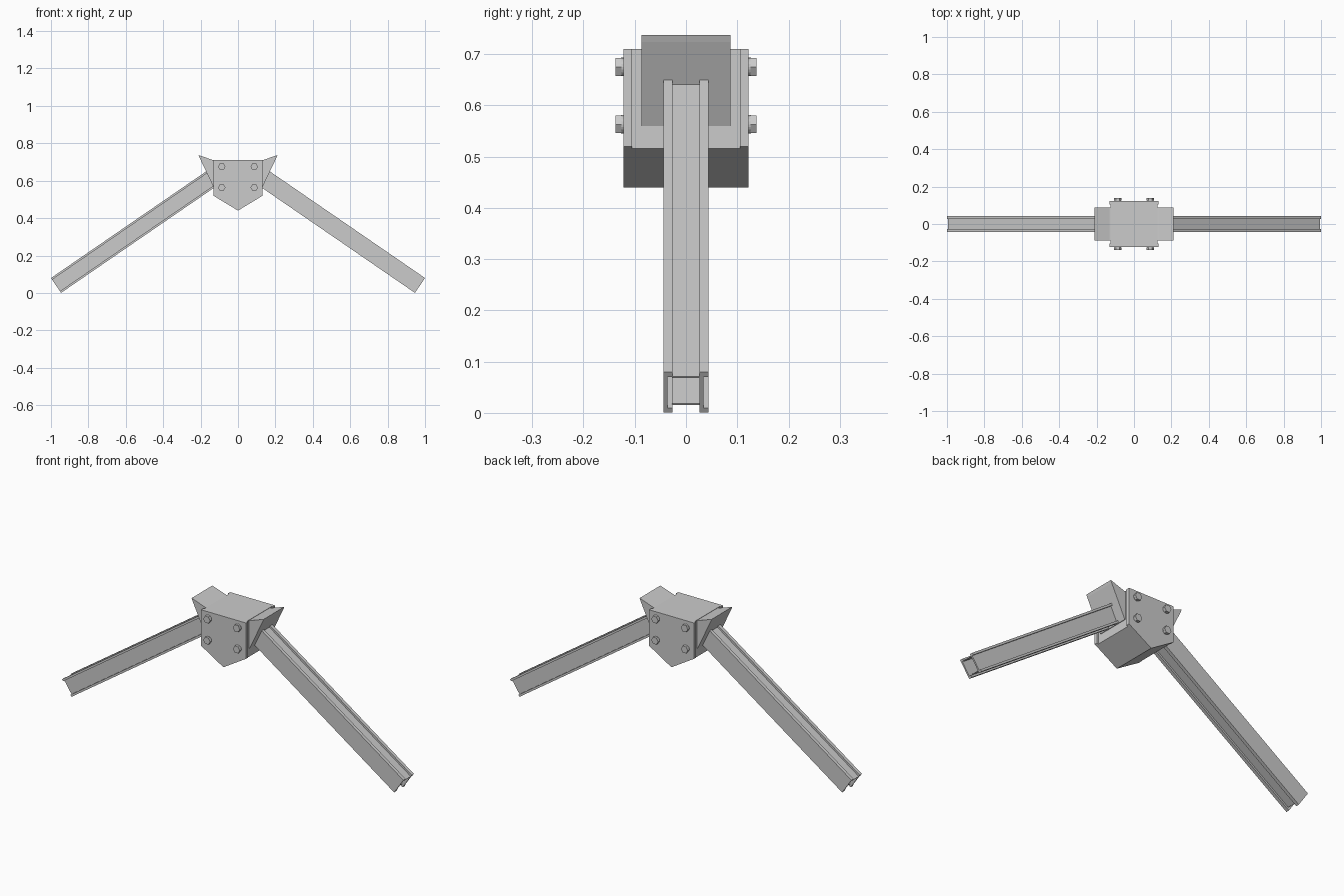
import bpy, bmesh, math
from mathutils import Vector, Matrix

if "Cube" in bpy.data.objects:
    bpy.data.objects.remove(bpy.data.objects["Cube"])

U = Vector((0.824, 0, -0.566)).normalized()   # down along the right beam
N = Vector((-U.z, 0, U.x))                    # upward across the beam
END = Vector((0.973, 0, 0.04))                # centre of the beam's lower end
TURN = Matrix.Rotation(math.pi, 4, 'Z')


def extrude(name, pts, vec, matrix=Matrix()):
    """Solid made by sweeping a flat polygon along vec."""
    bm = bmesh.new()
    face = bm.faces.new([bm.verts.new(p) for p in pts])
    new = bmesh.ops.extrude_face_region(bm, geom=[face])['geom']
    bmesh.ops.translate(bm, vec=vec, verts=[v for v in new if isinstance(v, bmesh.types.BMVert)])
    bm.transform(matrix)
    bmesh.ops.recalc_face_normals(bm, faces=bm.faces)
    mesh = bpy.data.meshes.new(name)
    bm.to_mesh(mesh)
    bm.free()
    obj = bpy.data.objects.new(name, mesh)
    bpy.context.collection.objects.link(obj)
    return obj


def slab(name, profile, y0, y1, matrix=Matrix()):
    """Front-view (x, z) profile with thickness from y0 to y1."""
    return extrude(name, [Vector((x, y0, z)) for x, z in profile], Vector((0, y1 - y0, 0)), matrix)


def bar(name, section, length, inset, matrix):
    """(y, height) section swept up the beam axis."""
    pts = [END - U * inset + Vector((0, y, 0)) + N * h for y, h in section]
    return extrude(name, pts, -U * (length - inset), matrix)


def pentagon(w):
    slope = (0.52 - 0.44) / 0.132
    return [(-w, 0.71), (w, 0.71), (w, 0.44 + slope * w), (0, 0.44), (-w, 0.44 + slope * w)]


def disc(name, x, z, r, sides, y0, y1):
    ring = [(x + r * math.cos(math.tau * i / sides), z + r * math.sin(math.tau * i / sides))
            for i in range(sides)]
    return slab(name, ring, y0, y1)


# Hub core and slightly wider cover plates
slab("hub_core", pentagon(0.125), -0.106, 0.106)
for s, side in ((-1, "front"), (1, "back")):
    slab(side + "_plate", pentagon(0.132), s * 0.105, s * 0.122)
    # Bolts with washers
    for x in (-0.087, 0.087):
        for z in (0.563, 0.675):
            disc(side + "_washer", x, z, 0.018, 20, s * 0.12, s * 0.127)
            disc(side + "_bolt_head", x, z, 0.02, 6, s * 0.126, s * 0.138)

# Beams: two channels joined by thin webs, plus wedge seat at the hub
H, T, L = 0.048, 0.011, 1.02
for side, m in (("right", Matrix()), ("left", TURN)):
    for y in (-0.044, 0.026):
        a, b, c = y, y + 0.018, y + 0.008
        bar(side + "_channel", [(a, -H), (b, -H), (b, -H + T), (c, -H + T),
                                (c, H - T), (b, H - T), (b, H), (a, H)], L, 0, m)
    for tag, h, inset in (("upper", H - 0.012, 0), ("lower", -H + 0.012, 0.012)):
        bar(side + "_" + tag + "_web", [(-0.027, h - 0.002), (0.027, h - 0.002),
                                        (0.027, h + 0.002), (-0.027, h + 0.002)], L, inset, m)
    slab(side + "_wedge", [(0.11, 0.706), (0.13, 0.709), (0.211, 0.737), (0.206, 0.724),
                           (0.128, 0.56), (0.11, 0.56)], -0.087, 0.087, m)
